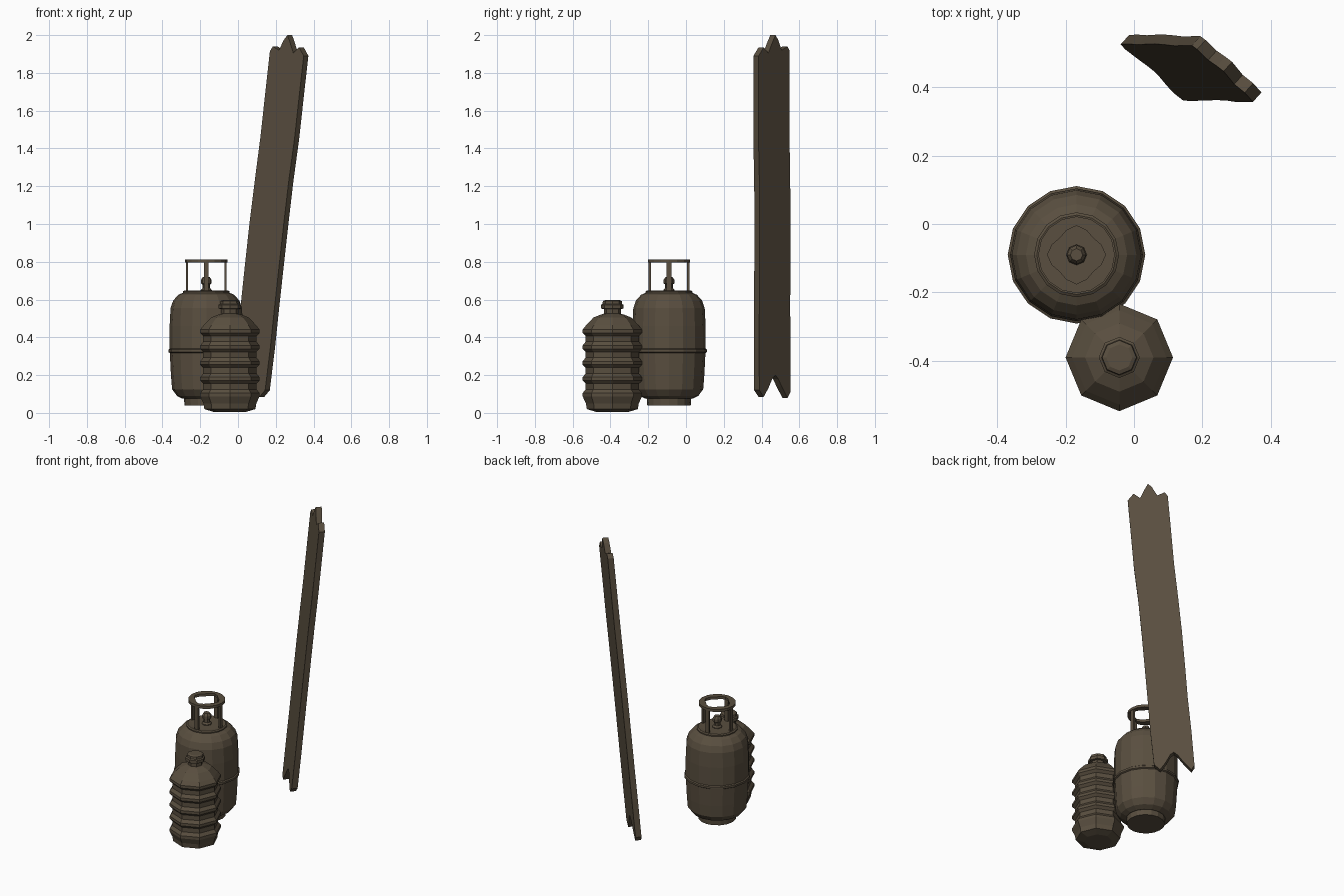
import bpy, bmesh, math, random
from mathutils import Vector

if "Cube" in bpy.data.objects:
    bpy.data.objects.remove(bpy.data.objects["Cube"])

random.seed(4)
brown = bpy.data.materials.new("dark_brown")
brown.diffuse_color = (0.100, 0.077, 0.050, 1)
brown.use_nodes = True
brown.node_tree.nodes["Principled BSDF"].inputs["Base Color"].default_value = brown.diffuse_color


def finish(name, bm, loc=(0, 0, 0)):
    bmesh.ops.recalc_face_normals(bm, faces=bm.faces)
    me = bpy.data.meshes.new(name)
    bm.to_mesh(me)
    bm.free()
    me.materials.append(brown)
    ob = bpy.data.objects.new(name, me)
    ob.location = loc
    bpy.context.collection.objects.link(ob)
    return ob


def lathe(name, profile, sides, loc):
    """Closed solid of revolution from (radius, height) pairs, flat shaded."""
    bm = bmesh.new()
    rings = [[bm.verts.new((r * math.cos(math.tau * i / sides),
                            r * math.sin(math.tau * i / sides), z))
              for i in range(sides)] for r, z in profile]
    for a, b in zip(rings, rings[1:]):
        for i in range(sides):
            j = (i + 1) % sides
            bm.faces.new((a[i], a[j], b[j], b[i]))
    bm.faces.new(rings[0][::-1])
    bm.faces.new(rings[-1])
    return finish(name, bm, loc)


# Gas cylinder: foot, tank with weld bead, collar and valve
GAS = (-0.168, -0.09, 0)
lathe("gas_foot", [(0.115, 0.04), (0.12, 0.10)], 16, GAS)
lathe("gas_tank", [(0.125, 0.075), (0.155, 0.09), (0.181, 0.125), (0.187, 0.20),
                   (0.193, 0.317), (0.201, 0.322), (0.201, 0.335), (0.194, 0.34),
                   (0.194, 0.46), (0.189, 0.555), (0.175, 0.595), (0.148, 0.625),
                   (0.115, 0.64)], 16, GAS)
lathe("gas_collar", [(0.118, 0.628), (0.124, 0.634), (0.124, 0.643),
                     (0.116, 0.648), (0.09, 0.645)], 16, GAS)
lathe("gas_valve", [(0.030, 0.635), (0.030, 0.65), (0.021, 0.66), (0.021, 0.68),
                    (0.028, 0.685), (0.028, 0.705), (0.018, 0.72)], 8, GAS)

# Handle ring: round outside, softly square opening
bm = bmesh.new()
N = 16
rings = []
for k, z in ((1, 0.795), (1, 0.812), (0, 0.812), (0, 0.795)):
    ring = []
    for i in range(N):
        a = math.tau * i / N
        r = 0.112 if k else 0.077 + 0.008 * math.cos(4 * a)
        ring.append(bm.verts.new((r * math.cos(a), r * math.sin(a), z)))
    rings.append(ring)
for n in range(4):
    a, b = rings[n], rings[(n + 1) % 4]
    for i in range(N):
        j = (i + 1) % N
        bm.faces.new((a[i], a[j], b[j], b[i]))
finish("handle_ring", bm, GAS)

# Four strap posts under the handle ring
for n in range(4):
    bm = bmesh.new()
    bmesh.ops.create_cube(bm, size=1)
    for v in bm.verts:
        v.co = Vector((0.102 + v.co.x * 0.012, v.co.y * 0.026, 0.717 + v.co.z * 0.165))
    post = finish(f"handle_post_{n + 1}", bm, GAS)
    post.rotation_euler.z = n * math.pi / 2

# Ribbed octagonal bottle with neck and cap
profile = [(0.085, 0.005), (0.135, 0.02), (0.14, 0.05)]
for n in range(5):
    z = 0.097 + n * 0.084
    profile += [(0.157, z - 0.010), (0.157, z + 0.008)]
    if n < 4:
        profile += [(0.141, z + 0.028), (0.141, z + 0.058)]
profile += [(0.138, 0.465), (0.10, 0.505), (0.062, 0.52), (0.045, 0.525),
            (0.045, 0.55), (0.060, 0.552), (0.060, 0.572), (0.052, 0.577),
            (0.050, 0.592), (0.038, 0.597)]
lathe("ribbed_bottle", profile, 8, (-0.043, -0.39, 0))

# Leaning plank with splintered ends: (position across, bottom z, top z)
columns = [(0.0, 0.11, 1.915), (0.08, 0.08, 1.94), (0.27, 0.14, 1.92),
           (0.38, 0.18, 1.975), (0.47, 0.20, 2.0), (0.56, 0.185, 1.965),
           (0.70, 0.13, 1.905), (0.85, 0.085, 1.935), (1.0, 0.12, 1.89)]
ROWS, WIDTH, THICK = 9, 0.245, 0.037
across, normal = Vector((0.74, -0.67, 0)), Vector((0.67, 0.74, 0))
wear = [[random.uniform(-0.005, 0.005) for _ in range(ROWS)] for _ in range(2)]
bm = bmesh.new()
layers = []
for side in (-0.5, 0.5):
    grid = []
    for c, (t, lo, hi) in enumerate(columns):
        col = []
        for r in range(ROWS):
            z = lo + (hi - lo) * r / (ROWS - 1)
            w = (t - 0.5) * WIDTH
            if c in (0, len(columns) - 1):
                w += wear[c > 0][r]
            p = Vector((0.065 + 0.113 * (z - 0.1), 0.455, z))
            col.append(bm.verts.new(p + across * w + normal * side * THICK))
        grid.append(col)
    layers.append(grid)
C = len(columns)
for g in layers:
    for c in range(C - 1):
        for r in range(ROWS - 1):
            bm.faces.new((g[c][r], g[c + 1][r], g[c + 1][r + 1], g[c][r + 1]))
f, b = layers
for r in range(ROWS - 1):
    for c in (0, C - 1):
        bm.faces.new((f[c][r], f[c][r + 1], b[c][r + 1], b[c][r]))
for c in range(C - 1):
    for r in (0, ROWS - 1):
        bm.faces.new((f[c][r], f[c + 1][r], b[c + 1][r], b[c][r]))
finish("broken_plank", bm)
